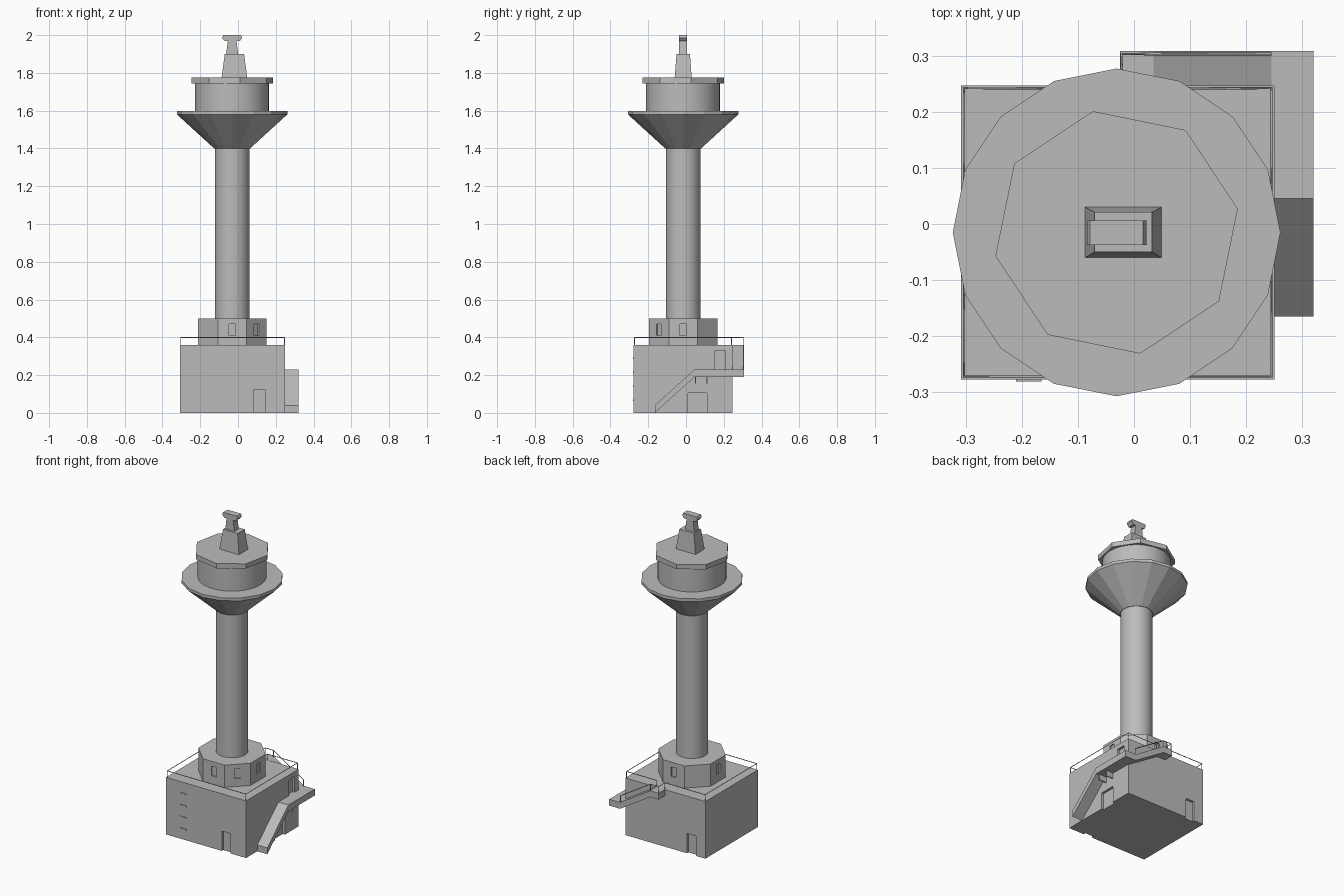
import bpy, math
from mathutils import Vector

cube = bpy.data.objects.get("Cube")
if cube:
    bpy.data.objects.remove(cube)

concrete = bpy.data.materials.new("concrete_grey")
concrete.use_nodes = True
GREY = (0.5, 0.5, 0.5, 1)
concrete.diffuse_color = GREY
concrete.node_tree.nodes["Principled BSDF"].inputs["Base Color"].default_value = GREY

CX, CY = -0.031, -0.015           # tower axis
X0, X1, Y0, Y1 = -0.308, 0.25, -0.277, 0.247   # base building
ROOF, RAIL = 0.36, 0.04
LAND = 0.23                       # lower landing level
SLAB = 0.04


def add(name, verts, faces):
    mesh = bpy.data.meshes.new(name)
    mesh.from_pydata(verts, [], faces)
    mesh.materials.append(concrete)
    obj = bpy.data.objects.new(name, mesh)
    bpy.context.collection.objects.link(obj)
    return obj


def prism(name, rings):
    """Closed solid through a stack of rings with equal point counts."""
    n = len(rings[0])
    verts = [p for ring in rings for p in ring]
    faces = [tuple(reversed(range(n))), tuple(range(len(verts) - n, len(verts)))]
    for k in range(len(rings) - 1):
        for i in range(n):
            j = (i + 1) % n
            faces.append((k * n + i, k * n + j, (k + 1) * n + j, (k + 1) * n + i))
    return add(name, verts, faces)


def rect(x0, x1, y0, y1, z):
    return [(x0, y0, z), (x1, y0, z), (x1, y1, z), (x0, y1, z)]


def box(name, x0, x1, y0, y1, z0, z1):
    return prism(name, [rect(x0, x1, y0, y1, z0), rect(x0, x1, y0, y1, z1)])


def turned(name, sides, profile, turn=0, smooth=False):
    """Stack of regular polygons on the tower axis from (radius, z) pairs."""
    def ring(r, z):
        angles = [turn + math.tau * i / sides for i in range(sides)]
        return [(CX + r * math.cos(a), CY + r * math.sin(a), z) for a in angles]
    obj = prism(name, [ring(r, z) for r, z in profile])
    if smooth:
        bpy.ops.object.select_all(action='DESELECT')
        obj.select_set(True)
        bpy.context.view_layer.objects.active = obj
        bpy.ops.object.shade_smooth_by_angle(angle=math.radians(30))
    return obj


def recess(target, name, size, centre, angle=0):
    """Cut a shallow box out of a wall."""
    w, d, h = (s / 2 for s in size)
    cutter = box(name, -w, w, -d, d, -h, h)
    cutter.location = centre
    cutter.rotation_euler.z = angle
    cutter.hide_render = True
    cutter.hide_viewport = True
    cutter.display_type = 'WIRE'
    mod = target.modifiers.new(name, 'BOOLEAN')
    mod.operation = 'DIFFERENCE'
    mod.object = cutter
    mod.solver = 'EXACT'


def wire(name, points, closed=False):
    """Thin square rail along a path."""
    curve = bpy.data.curves.new(name, 'CURVE')
    curve.dimensions = '3D'
    curve.bevel_depth = 0.0025
    curve.bevel_resolution = 0
    spline = curve.splines.new('POLY')
    spline.points.add(len(points) - 1)
    for pt, co in zip(spline.points, points):
        pt.co = (*co, 1)
    spline.use_cyclic_u = closed
    curve.materials.append(concrete)
    obj = bpy.data.objects.new(name, curve)
    bpy.context.collection.objects.link(obj)


# Base building with doorways
base = box("base_building", X0, X1, Y0, Y1, 0, ROOF)
DEEP = 0.03
recess(base, "front_doorway_cutter", (0.062, DEEP, 0.25), (0.112, Y0, 0))
recess(base, "side_doorway_cutter", (DEEP, 0.10, 0.21), (X1, 0.06, 0))
recess(base, "back_doorway_cutter", (0.062, DEEP, 0.25), (-0.21, Y1, 0))
recess(base, "landing_doorway_cutter", (DEEP, 0.055, 0.10), (X1, 0.18, LAND + 0.05))

# Vent ledges on the front wall
for i in range(4):
    z = 0.064 + 0.074 * i
    box(f"vent_ledge_{i + 1}", -0.21, -0.165, Y0 - 0.004, Y0, z, z + 0.006)

# Octagonal collar with small windows
collar = turned("octagonal_collar", 8, [(0.197, ROOF), (0.197, 0.5)], math.pi / 8)
for i in range(8):
    a = math.tau * i / 8
    spot = Vector((CX + 0.182 * math.cos(a), CY + 0.182 * math.sin(a), 0.44))
    if i in (0, 2, 4, 6, 7):
        recess(collar, f"collar_window_cutter_{i}", (0.016, 0.035, 0.06), spot, a)

# Tower shaft, flared deck, cabin and its roof
turned("tower_shaft", 32, [(0.092, 0.5), (0.092, 1.405)], 0, True)
turned("flared_deck", 16, [(0.095, 1.4), (0.292, 1.58), (0.292, 1.598)])
turned("cabin_drum", 32, [(0.196, 1.595), (0.196, 1.75)], 0, True)
turned("cabin_roof", 8, [(0.22, 1.745), (0.22, 1.775)], math.radians(11))

# Tapered pedestal and radar head
prism("radar_pedestal", [rect(-0.087, 0.049, -0.06, 0.03, 1.775),
                         rect(-0.07, 0.032, -0.05, 0.021, 1.9)])
half = [(0.032, 1.9), (0.023, 1.968), (0.04, 1.968), (0.053, 1.985), (0.047, 2.0)]
outline = [(CX + x, z) for x, z in half] + [(CX - x, z) for x, z in reversed(half)]
prism("radar_head", [[(x, y, z) for x, z in outline] for y in (0.006, -0.037)])

# Outside stair: two flights and two landings
XO, YO = 0.32, 0.308              # outer edges
YT, XT, XE = 0.045, 0.035, 0.245  # flight ends
side = [(-0.165, 0), (YT, LAND - SLAB), (YT, LAND), (-0.165, SLAB)]
prism("lower_flight", [[(x, y, z) for y, z in side] for x in (X1, XO)])
box("lower_landing", X1, XO, YT, YO, LAND - SLAB, LAND)
box("landing_corner", XE, X1, Y1, YO, LAND - SLAB, LAND)
back = [(XE, LAND - SLAB), (XE, LAND), (XT, ROOF), (XT, ROOF - SLAB)]
prism("upper_flight", [[(x, y, z) for x, z in back] for y in (Y1, YO)])
box("upper_landing", -0.025, XT, Y1, YO, ROOF - SLAB, ROOF)
for y in (0.05, 0.11):
    box("landing_bracket", X1, X1 + 0.05, y - 0.003, y + 0.003, 0.155, LAND - SLAB)

# Roof and stair railings
e = 0.005
corners = [(X0 + e, Y0 + e), (X1 - e, Y0 + e), (X1 - e, Y1 - e), (X0 + e, Y1 - e)]
top = ROOF + RAIL
path = [(XT, Y1 - e), corners[2], corners[1], corners[0], corners[3], (-0.022, Y1 - e)]
wire("roof_rail", [(x, y, top) for x, y in path])
wire("upper_landing_rail", [(-0.022, Y1 - e, top), (-0.022, YO - e, top),
                            (XT, YO - e, top), (XE, YO - e, LAND + RAIL)])
posts = path + [(-0.022, YO - e), (XT, YO - e)]
for x, y in posts:
    wire("rail_post", [(x, y, ROOF), (x, y, top)])
wire("flight_post", [(XE, YO - e, LAND), (XE, YO - e, LAND + RAIL)])

# Consistent outward normals
import bmesh
for obj in bpy.context.scene.objects:
    if obj.type == 'MESH' and concrete.name in obj.data.materials:
        bm = bmesh.new()
        bm.from_mesh(obj.data)
        bmesh.ops.recalc_face_normals(bm, faces=bm.faces)
        bm.to_mesh(obj.data)
        bm.free()
